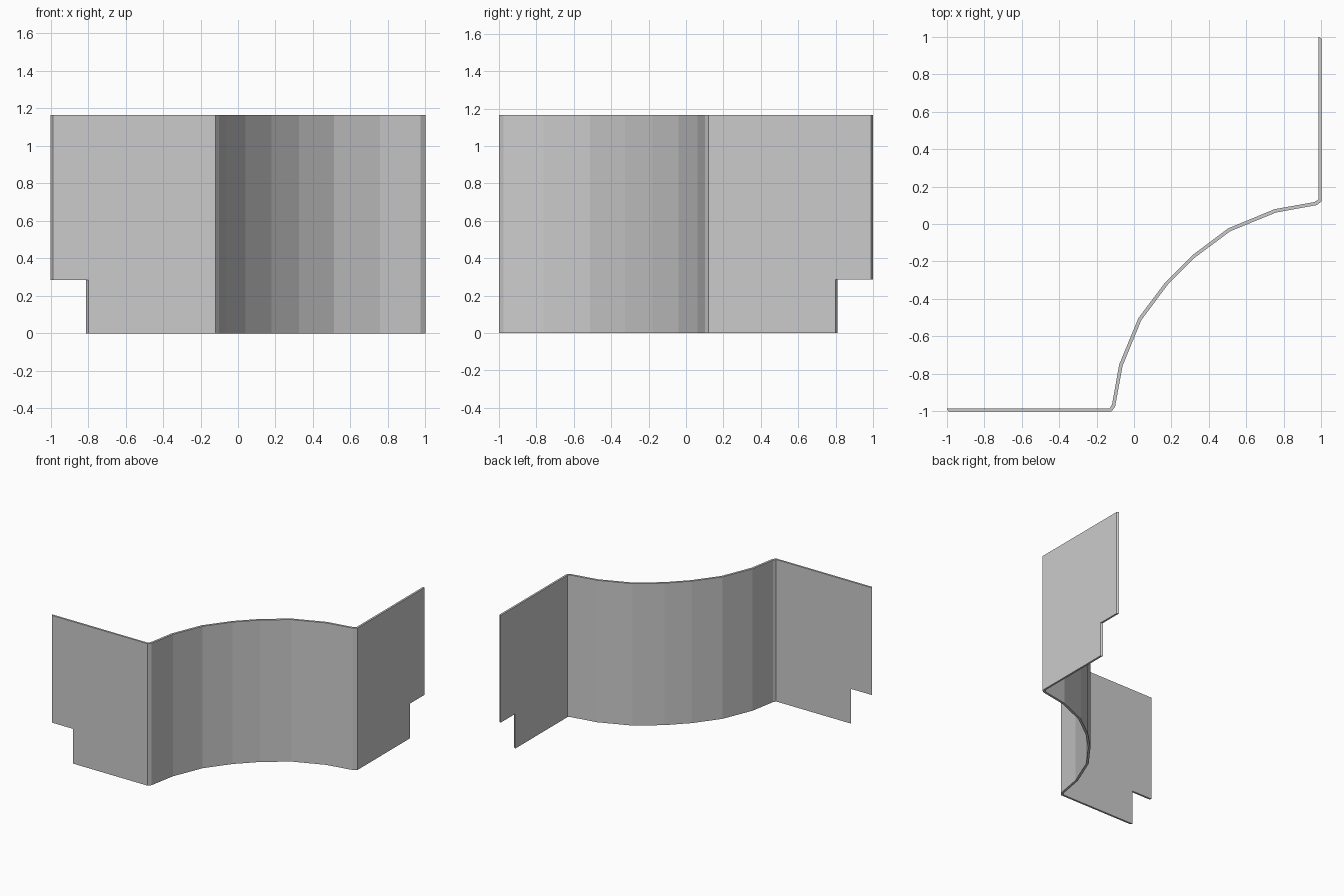
import bpy, bmesh

if "Cube" in bpy.data.objects:
    bpy.data.objects.remove(bpy.data.objects["Cube"])

# Half of the plan: (front x, front y, back x, back y), from left end to mid arc
half = [
    (-0.988, -1.0, -1.0, -0.984),      # mitred free end
    (-0.799, -1.0, -0.810, -0.984),    # notch edge
    (-0.120, -1.0, -0.130, -0.984),    # chamfered corner
    (-0.101, -0.975, -0.117, -0.962),
    (-0.061, -0.757, -0.079, -0.750),  # faceted curve
    (0.039, -0.513, 0.023, -0.503),
    (0.179, -0.325, 0.166, -0.312),
]
# The other half is mirrored across the diagonal: (x, y) -> (-y, -x)
stations = half + [(-fy, -fx, -by, -bx) for fx, fy, bx, by in reversed(half)]
levels = [0.0, 0.285, 1.165]
n = len(stations) - 1


def solid(i, k):
    """Cells of the panel; the lower cell at each free end is the notch."""
    return 0 <= i < n and k in (0, 1) and not (k == 0 and i in (0, n - 1))


bm = bmesh.new()
cache = {}


def vert(i, k, back):
    key = (i, k, back)
    if key not in cache:
        s = stations[i]
        x, y = s[2:] if back else s[:2]
        cache[key] = bm.verts.new((x, y, levels[k]))
    return cache[key]


def face(*keys):
    bm.faces.new([vert(*key) for key in keys])


for i in range(n):
    for k in range(2):
        if not solid(i, k):
            continue
        # front and back skins
        face((i, k, 0), (i + 1, k, 0), (i + 1, k + 1, 0), (i, k + 1, 0))
        face((i, k, 1), (i, k + 1, 1), (i + 1, k + 1, 1), (i + 1, k, 1))
        # bottom, top and end edges
        for d, kk in ((-1, k), (1, k + 1)):
            if not solid(i, k + d):
                face((i, kk, 0), (i + 1, kk, 0), (i + 1, kk, 1), (i, kk, 1))
        for d, ii in ((-1, i), (1, i + 1)):
            if not solid(i + d, k):
                face((ii, k, 0), (ii, k + 1, 0), (ii, k + 1, 1), (ii, k, 1))

bmesh.ops.recalc_face_normals(bm, faces=bm.faces[:])
# Merge flat neighbouring faces
bmesh.ops.dissolve_limit(bm, angle_limit=0.01, verts=bm.verts[:], edges=bm.edges[:])

mesh = bpy.data.meshes.new("curved_panel")
bm.to_mesh(mesh)
bm.free()
bpy.context.collection.objects.link(bpy.data.objects.new("curved_panel", mesh))
